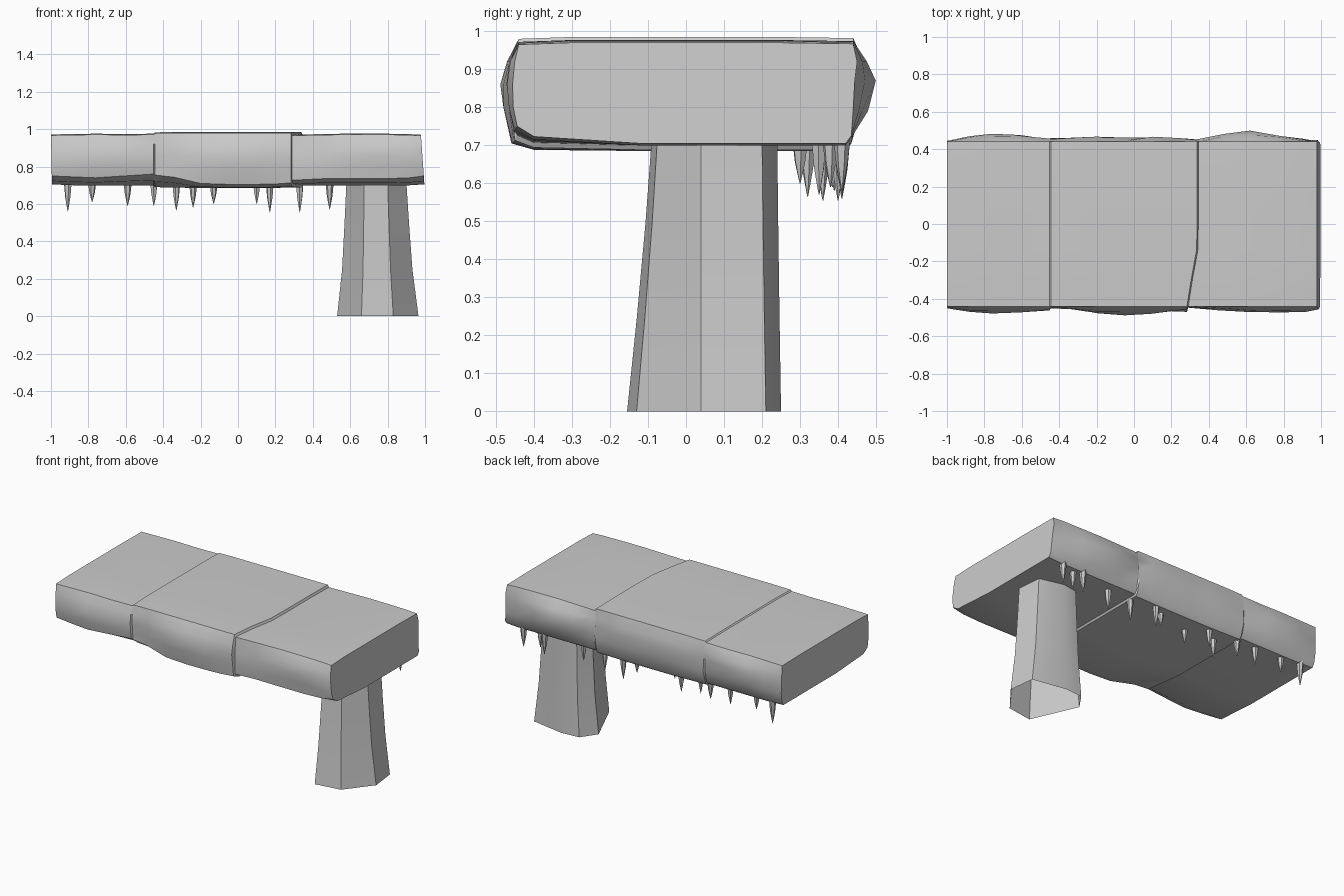
import bpy, bmesh, math, random
from mathutils import Vector
random.seed(4)


def loft(name, rings, caps=(True, True), angle=30):
    """Skin a list of equal-length closed rings."""
    bm = bmesh.new()
    rows = [[bm.verts.new(p) for p in r] for r in rings]
    for a, b in zip(rows, rows[1:]):
        for i in range(len(a)):
            j = (i + 1) % len(a)
            bm.faces.new((a[i], a[j], b[j], b[i]))
    if caps[0]:
        bm.faces.new(rows[0][::-1])
    if caps[1]:
        bm.faces.new(rows[-1])
    bmesh.ops.recalc_face_normals(bm, faces=bm.faces)
    me = bpy.data.meshes.new(name)
    bm.to_mesh(me)
    bm.free()
    ob = bpy.data.objects.new(name, me)
    bpy.context.collection.objects.link(ob)
    bpy.ops.object.select_all(action='DESELECT')
    ob.select_set(True)
    bpy.context.view_layer.objects.active = ob
    bpy.ops.object.shade_smooth_by_angle(angle=math.radians(angle))
    return ob


def section(x, front, back, top, bot, chamfer, bend, tuck):
    """Cross-section of the stone slab; bend slants it towards the front."""
    j = lambda: random.uniform(-0.007, 0.007)
    pts = [(-.44, top - .005), (-.30, top), (-.14, top), (.04, top), (.24, top), (.44, top - .003),
           (.44 + back * .7 + j(), .92), (.44 + back + j(), .87),
           (.44 + back * .7 + j(), .79), (.435, bot + .02), (.42, bot),
           (.15, bot), (-.12, bot), (-.40, bot + chamfer * .6),
           (-.44 - front * .4, bot + chamfer + .015),
           (-.44 - front * .85 + j(), .80), (-.44 - front + j(), .86),
           (-.44 - front * .6 + j(), .92)]
    out = []
    for y, z in pts:
        t = max(0, min(1, (-.12 - y) / .30))
        out.append(Vector((x - bend * t + tuck * (.97 - z), y, z)))
    return out


# slab: three cracked blocks; repeated stations make the steps between them
stations = [  # x, front bulge, back bulge, top, bottom, chamfer, crack bend, end slope
    (-1.0, .005, .01, .972, .705, .03, 0, .02),
    (-.88, .030, .025, .974, .70, .03, 0, 0),
    (-.76, .043, .048, .976, .70, .025, 0, 0),
    (-.61, .036, .040, .974, .70, .035, 0, 0),
    (-.452, .022, .016, .976, .70, .045, 0, 0),
    (-.445, .012, .020, .983, .69, .05, 0, 0),
    (-.34, .015, .020, .985, .688, .04, 0, 0),
    (-.20, .040, .028, .985, .685, .01, 0, 0),
    (-.05, .048, .020, .985, .685, .005, 0, 0),
    (.10, .042, .028, .985, .685, .005, .01, 0),
    (.24, .032, .016, .985, .687, .005, .04, 0),
    (.338, .026, .012, .985, .688, .01, .055, 0),
    (.345, .012, .015, .971, .70, .012, .055, 0),
    (.48, .022, .035, .974, .70, .02, .03, 0),
    (.62, .028, .053, .977, .70, .02, 0, 0),
    (.78, .030, .036, .976, .70, .02, 0, 0),
    (.91, .028, .015, .974, .70, .025, 0, .02),
    (.978, .010, .005, .970, .705, .03, 0, .07)]
loft("slab", [section(*s) for s in stations], angle=28)

# pillar: faceted, tapering, open at the foot
base = [(.53, .14), (.66, -.155), (.83, -.13), (.965, .04), (.945, .21), (.72, .25), (.60, .24)]
head = [(.58, .14), (.675, -.09), (.80, -.075), (.90, .04), (.885, .20), (.73, .24), (.63, .225)]


def ring(t, z, swell=0):
    return [((a[0] * (1 - t) + b[0] * t) - swell * (a[0] - .75), a[1] * (1 - t) + b[1] * t, z)
            for a, b in zip(base, head)]


loft("pillar", [ring(0, 0), ring(.4, .25, .03), ring(.75, .5, .01), ring(1, .72)],
     caps=(False, False), angle=35)

# icicle spikes under the back edge: x, y, tip height
spikes = [(-.91, .41, .56), (-.78, .39, .61), (-.59, .385, .59), (-.45, .39, .59), (-.33, .32, .565),
          (-.24, .39, .58), (-.13, .30, .60), (.10, .36, .60), (.17, .40, .555), (.33, .36, .555),
          (.49, .35, .57), (.73, .41, .57), (.78, .38, .59), (.88, .41, .58)]
for n, (x, y, tip) in enumerate(spikes):
    turn = random.uniform(0, 1)
    rings = []
    for t, r in ((0, .022), (.5, .015), (.8, .007), (1, .001)):
        z = .715 + (tip - .715) * t
        rings.append([(x + r * math.cos(turn + k * math.tau / 6),
                       y + r * math.sin(turn + k * math.tau / 6), z) for k in range(6)])
    loft("spike_%02d" % (n + 1), rings)
